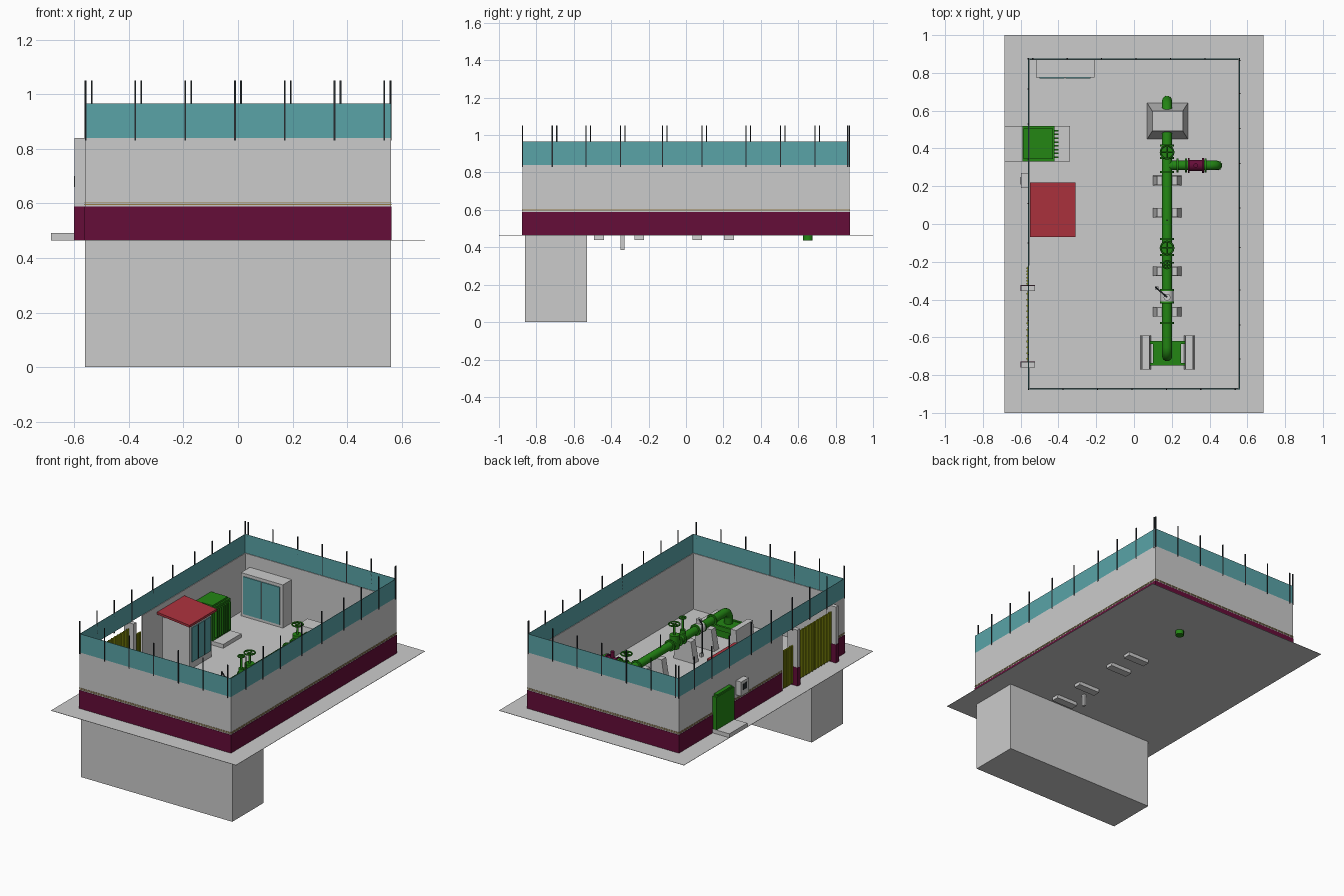
import bpy, bmesh
from math import pi, cos, sin
from mathutils import Vector, Matrix

cube = bpy.data.objects.get("Cube")
if cube:
    bpy.data.objects.remove(cube, do_unlink=True)


def material(name, rgb):
    m = bpy.data.materials.new(name)
    m.use_nodes = True
    m.diffuse_color = (*rgb, 1)
    m.node_tree.nodes["Principled BSDF"].inputs["Base Color"].default_value = (*rgb, 1)
    return m


GREY = material("concrete grey", (0.6, 0.6, 0.6))
PURPLE = material("plum", (0.13, 0.004, 0.04))
TEAL = material("teal mesh", (0.1, 0.37, 0.39))
GREEN = material("pipe green", (0.017, 0.24, 0.007))
RED = material("roof red", (0.42, 0.032, 0.048))
OLIVE = material("gate olive", (0.27, 0.31, 0.004))
DARK = material("dark steel", (0.02, 0.025, 0.03))
TAN = material("trim tan", (0.3, 0.2, 0.06))

GROUND, TOP, FENCE = 0.466, 0.84, 0.965
HX, HY = 0.56, 0.875
PX = 0.175      # main pipe line
PZ = 0.625


def finish(name, bm, mat):
    me = bpy.data.meshes.new(name)
    bm.to_mesh(me)
    bm.free()
    me.materials.append(mat)
    ob = bpy.data.objects.new(name, me)
    bpy.context.collection.objects.link(ob)
    return ob


def add_box(bm, x, y, z, taper=(1, 1)):
    """Box between bounds; the top may be scaled about its centre."""
    cx, cy = sum(x) / 2, sum(y) / 2
    for v in bmesh.ops.create_cube(bm, size=1)["verts"]:
        s = taper if v.co.z > 0 else (1, 1)
        v.co = (cx + v.co.x * (x[1] - x[0]) * s[0],
                cy + v.co.y * (y[1] - y[0]) * s[1],
                z[0] + (v.co.z + 0.5) * (z[1] - z[0]))


def boxes(name, mat, *items):
    bm = bmesh.new()
    for it in items:
        add_box(bm, *it)
    return finish(name, bm, mat)


def smooth(ob):
    bpy.ops.object.select_all(action="DESELECT")
    ob.select_set(True)
    bpy.context.view_layer.objects.active = ob
    bpy.ops.object.shade_smooth_by_angle(angle=0.7)


def rods(name, mat, *items, sides=16):
    """Cylinders given as (start, end, radius)."""
    bm = bmesh.new()
    for a, b, r in items:
        a, b = Vector(a), Vector(b)
        d = b - a
        mx = Matrix.Translation((a + b) / 2) @ d.to_track_quat("Z", "Y").to_matrix().to_4x4()
        bmesh.ops.create_cone(bm, cap_ends=True, segments=sides, radius1=r, radius2=r,
                              depth=d.length, matrix=mx)
    ob = finish(name, bm, mat)
    smooth(ob)
    return ob


def tube(name, mat, pts, r):
    cu = bpy.data.curves.new(name, "CURVE")
    cu.dimensions = "3D"
    cu.bevel_depth, cu.bevel_resolution, cu.use_fill_caps = r, 3, True
    sp = cu.splines.new("POLY")
    sp.points.add(len(pts) - 1)
    for p, co in zip(sp.points, pts):
        p.co = (*co, 1)
    ob = bpy.data.objects.new(name, cu)
    bpy.context.collection.objects.link(ob)
    ob.data.materials.append(mat)
    return ob


def ring(name, mat, out, t, z, spans):
    """Rectangular enclosure; spans are the built lengths of the -x side."""
    x, y = HX + out, HY + out
    sides = [((-x, x), (-y, -y + t), z), ((-x, x), (y - t, y), z), ((x - t, x), (-y, y), z)]
    sides += [((-x, -x + t), s, z) for s in spans]
    return boxes(name, mat, *sides)


# Ground sheet and sunken chamber
boxes("ground", GREY, ((-0.685, 0.685), (-1, 1), (GROUND - 0.002, GROUND)))
boxes("chamber", GREY, ((-HX, HX), (-0.86, -0.53), (0, GROUND - 0.001)))

# Perimeter wall with gate openings, plum skirt, trim and mesh fence
spans = [(-HY, -0.745), (-0.22, HY)]
ring("wall", GREY, 0, 0.007, (GROUND, TOP), spans)
ring("skirt", PURPLE, 0.002, 0.003, (GROUND, 0.588), spans)
for k, z in enumerate((0.594, 0.601)):
    ring("trim_%d" % k, TAN, 0.002, 0.003, (z, z + 0.003), spans)
ring("fence", TEAL, 0, 0.003, (TOP, FENCE), [(-HY, HY)])

# Fence posts
posts = []
for i in range(7):
    x = -0.558 + i * 0.1823
    posts += [(x, -HY), (x + 0.022, HY)]
for y in (-0.715, -0.535, -0.35, -0.125, 0.085, 0.32, 0.505, 0.69, 0.865):
    posts += [(HX, y), (-HX, min(y + 0.024, HY))]
boxes("fence_posts", DARK, *[((x - 0.003, x + 0.003), (y - 0.003, y + 0.003), (TOP - 0.01, 1.05))
                             for x, y in posts])

# Gate columns, gate leaves and wicket
for n, y in (("near", -0.745), ("far", -0.34)):
    yy = (y - 0.014, y + 0.014)
    boxes("gate_column_" + n, GREY, ((-0.598, -0.525), yy, (GROUND, TOP)))
    boxes("column_skirt_" + n, PURPLE, ((-0.6, -0.523), (yy[0] - 0.002, yy[1] + 0.002), (GROUND, 0.588)))
leaf = []
for y0, y1, top in ((-0.73, -0.545), (-0.54, -0.355)) and ((-0.73, -0.545, 0.8), (-0.54, -0.355, 0.8), (-0.325, -0.225, 0.73)):
    leaf.append(((-0.565, -0.56), (y0, y1), (0.48, top)))
    n = 6
    for i in range(n):
        y = y0 + (i + 0.5) * (y1 - y0) / n
        leaf.append(((-0.569, -0.556), (y - 0.004, y + 0.004), (0.48, top)))
boxes("gates", OLIVE, *leaf)

# Green ventilated cabinet on its slab
boxes("cabinet_slab", GREY, ((-0.685, -0.34), (0.33, 0.52), (GROUND, 0.492)))
cab = [((-0.59, -0.42), (0.332, 0.518), (0.492, 0.71)), ((-0.585, -0.43), (0.345, 0.505), (0.71, 0.722))]
cab += [((-0.42, -0.4), (0.35 + i * 0.02, 0.358 + i * 0.02), (0.51, 0.7)) for i in range(8)]
boxes("cabinet", GREEN, *cab)
boxes("meter_box", GREY, ((-0.598, HX * -1), (0.19, 0.27), (0.625, 0.72)))
boxes("meter_window", DARK, ((-0.6, -0.597), (0.21, 0.25), (0.66, 0.7)))

# Guard cabin with sloping roof
boxes("cabin", GREY, ((-0.53, -0.33), (-0.04, 0.19), (GROUND, 0.765)))
boxes("cabin_glazing", TEAL, ((-0.331, -0.325), (-0.02, 0.18), (0.51, 0.74)))
boxes("cabin_mullions", DARK, *[((-0.326, -0.323), (y - 0.002, y + 0.002), (0.51, 0.74)) for y in (0.045, 0.112)])
roof = boxes("cabin_roof", RED, ((-0.55, -0.31), (-0.07, 0.22), (0.765, 0.78)))
for v in roof.data.vertices:
    if v.co.x < -0.4:
        v.co.z += 0.025

# Rear store with two mesh doors
boxes("store", GREY, ((-0.52, -0.21), (0.775, 0.868), (GROUND, 0.755)))
boxes("store_doors", TEAL, *[(x, (0.769, 0.776), (0.485, 0.735)) for x in ((-0.5, -0.368), (-0.362, -0.23))])

# Pipe supports, poking below ground
for i, y in enumerate((-0.465, -0.25, 0.06, 0.23)):
    boxes("pipe_support_%d" % i, GREY, ((0.095, 0.255), (y - 0.026, y + 0.026), (0.44, 0.605), (0.66, 0.9)))
boxes("drain_peg", GREY, ((0.115, 0.13), (-0.35, -0.33), (0.385, 0.49)))

# Anchor block
boxes("anchor_block", GREY, ((0.07, 0.285), (0.45, 0.64), (GROUND, 0.68), (0.75, 0.55)))

# Main pipe and branch
bend = [(PX, -0.65 - 0.05 * sin(a), PZ - 0.05 + 0.05 * cos(a)) for a in (i * pi / 12 for i in range(7))]
tube("main_pipe", GREEN, [(PX, -0.69 - 0.01, 0.5)] + bend[::-1] +
     [(PX, 0.55, PZ), (PX, 0.59, PZ - 0.01), (PX, 0.625, PZ - 0.04), (PX, 0.652, 0.55), (PX, 0.652, 0.435)], 0.027)
by = 0.31
tube("branch_pipe", GREEN, [(PX, by, PZ), (0.4, by, PZ), (0.425, by, PZ - 0.008),
                            (0.44, by, PZ - 0.03), (0.442, by, GROUND)], 0.025)
rods("branch_valve", PURPLE, ((0.285, by, PZ), (0.37, by, PZ), 0.03),
     ((0.285, by, PZ), (0.293, by, PZ), 0.04), ((0.36, by, PZ), (0.37, by, PZ), 0.04),
     ((0.327, by, PZ), (0.327, by, PZ + 0.07), 0.012))
rods("branch_flanges", GREEN, *[((x, by, PZ), (x + 0.01, by, PZ), 0.037) for x in (0.225, 0.27, 0.373)])
rods("pipe_flanges", GREEN, *[((PX, y, PZ), (PX, y + 0.01, PZ), 0.037)
                              for y in (-0.53, -0.42, -0.355, -0.21, -0.17, -0.085, 0.27, 0.345, 0.41)])
rods("meter_spool", GREY, ((PX, -0.42, PZ), (PX, -0.355, PZ), 0.035),
     ((PX, -0.388, PZ), (PX, -0.388, PZ + 0.06), 0.018))
rods("gauge_rods", DARK, ((PX, 0.02, PZ), (PX, 0.02, 0.735), 0.004),
     ((PX, -0.388, 0.685), (0.115, -0.335, 0.685), 0.004), ((0.115, -0.335, 0.685), (0.115, -0.335, 0.49), 0.004))

# Valves with handwheels
for n, y, h in (("front", -0.127, 0.75), ("small", -0.215, 0.76), ("back", 0.38, 0.745)):
    r = 0.02 if n == "small" else 0.034
    rods("valve_" + n, GREEN, ((PX, y, PZ - 0.035), (PX, y, PZ + 0.055), r * 0.9), ((PX, y, PZ), (PX, y, h), 0.007),
         ((PX - r, y, h), (PX + r, y, h), 0.004), ((PX, y - r, h), (PX, y + r, h), 0.004))
    bpy.ops.mesh.primitive_torus_add(location=(PX, y, h), major_radius=r, minor_radius=0.005,
                                     major_segments=20, minor_segments=6)
    wheel = bpy.context.object
    wheel.name = "handwheel_" + n
    wheel.data.materials.append(GREEN)
    smooth(wheel)

# Front skid between two low walls
boxes("skid_walls", GREY, *[(x, (-0.77, -0.59), (GROUND, 0.565), (0.7, 1)) for x in ((0.035, 0.09), (0.265, 0.32))])
boxes("skid", GREEN, ((0.1, 0.25), (-0.75, -0.62), (0.515, 0.54)), ((0.12, 0.23), (-0.735, -0.635), (GROUND, 0.515)),
      ((0.085, 0.27), (-0.75, -0.735), (0.53, 0.545)), ((0.085, 0.27), (-0.635, -0.62), (0.53, 0.545)))
